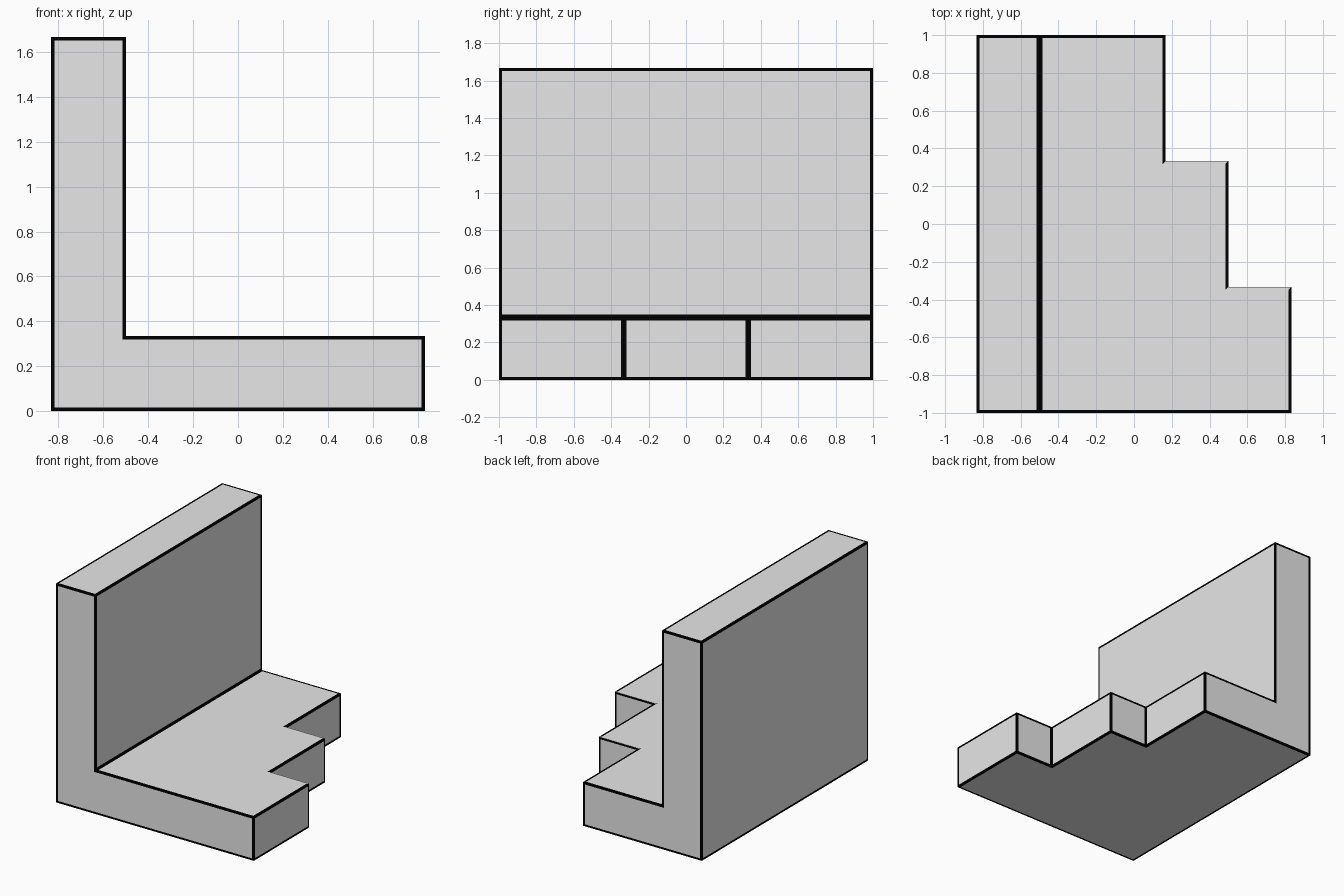
import bpy, bmesh
from mathutils import Vector

if "Cube" in bpy.data.objects:
    bpy.data.objects.remove(bpy.data.objects["Cube"])

U = 1 / 3                      # module size: model is 5 x 6 x 5 modules
NX, NY, NZ = 5, 6, 5
LINE = 0.015                   # width of the black border on every face


def filled(i, j, k):
    """Back wall one module thick, plus a floor slab whose edge steps back in pairs."""
    if not (0 <= i < NX and 0 <= j < NY and 0 <= k < NZ):
        return False
    return i == 0 or (k == 0 and i < NX - j // 2)


def material(name, value):
    mat = bpy.data.materials.new(name)
    mat.diffuse_color = (value, value, value, 1)
    mat.use_nodes = True
    mat.node_tree.nodes["Principled BSDF"].inputs["Base Color"].default_value = mat.diffuse_color
    return mat


# Outer skin of the solid: a quad wherever a filled module meets empty space
bm = bmesh.new()
origin = Vector((-NX * U / 2, -NY * U / 2, 0))
for i in range(NX):
    for j in range(NY):
        for k in range(NZ):
            if not filled(i, j, k):
                continue
            for axis in range(3):
                for side in (0, 1):
                    near = [i, j, k]
                    near[axis] += 2 * side - 1
                    if filled(*near):
                        continue
                    quad = []
                    for a, b in ((0, 0), (1, 0), (1, 1), (0, 1)):
                        c = Vector((i, j, k))
                        c[axis] += side
                        c[(axis + 1) % 3] += a
                        c[(axis + 2) % 3] += b
                        quad.append(bm.verts.new(origin + c * U))
                    bm.faces.new(quad if side else quad[::-1])

# Weld and merge coplanar quads into clean flat faces
bmesh.ops.remove_doubles(bm, verts=bm.verts[:], dist=1e-4)
bmesh.ops.dissolve_limit(bm, angle_limit=0.02, verts=bm.verts[:], edges=bm.edges[:])
bmesh.ops.recalc_face_normals(bm, faces=bm.faces[:])

# Black edge lines: flush inset border on each face
rim = bmesh.ops.inset_individual(bm, faces=bm.faces[:], thickness=LINE,
                                 use_even_offset=True)["faces"]
for f in rim:
    c = f.calc_center_median()
    # the step returns on top of the slab stay grey
    step_return = f.normal.z > 0.9 and c.z < 0.5 and abs(abs(c.y) - U) < LINE
    f.material_index = 0 if step_return else 1

mesh = bpy.data.meshes.new("wall_and_stepped_floor")
bm.to_mesh(mesh)
bm.free()

mesh.materials.append(material("light_grey", 0.8))
mesh.materials.append(material("black", 0.0))
obj = bpy.data.objects.new("wall_and_stepped_floor", mesh)
bpy.context.collection.objects.link(obj)
